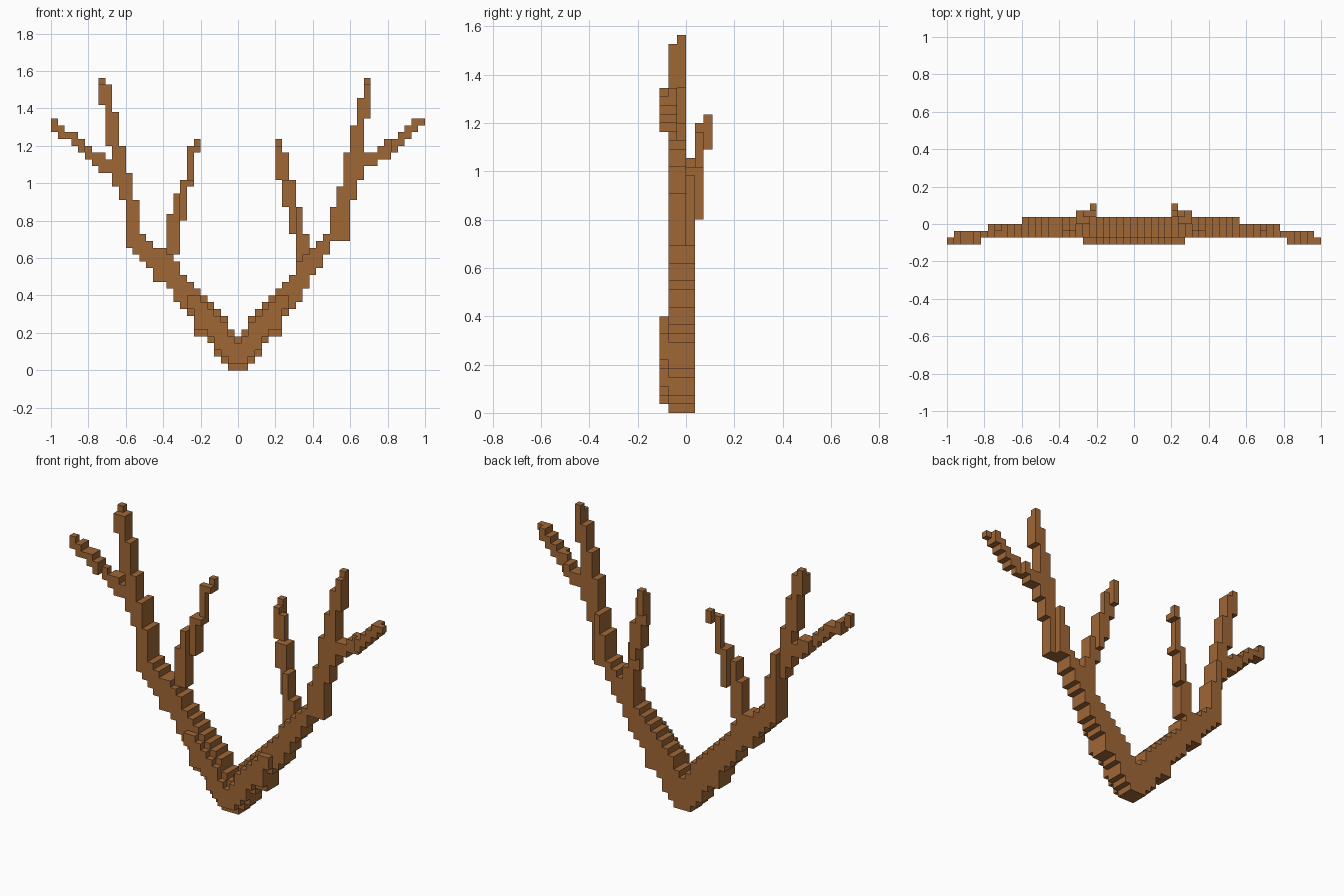
import bpy
import bmesh
from mathutils import Vector

cube = bpy.data.objects.get("Cube")
if cube:
    bpy.data.objects.remove(cube)

V = 2 / 55  # block size

bark = bpy.data.materials.new("antler_brown")
bark.use_nodes = True
bark.diffuse_color = (0.352, 0.136, 0.037, 1)
bark.node_tree.nodes["Principled BSDF"].inputs["Base Color"].default_value = bark.diffuse_color


# Depth layers filled at column c (counted from the middle) and row r
def beam_depth(c, r, low, high):
    bulge = c <= 7 and low < r < min(high - 1, 11)
    return range(0 if bulge else 1, 4)


def crown_depth(c, r, low, high):
    return range(2 if r == 42 else 1, 3)


def side_depth(c, r, low, high):
    front = 0 if c >= 23 else 1
    back = 3 if c <= 21 else 2 if c <= 26 else 1
    return range(front, back)


def inner_depth(c, r, low, high):
    if c >= 9:
        return range(2, 4)
    if c == 8:
        return range(3, 5 if r >= 22 else 4)
    if c == 7:
        return range(3 if r < 28 else 4, 5)
    return range(4 if r < 33 else 5, 6 if r >= 30 else 5)


# Fill columns outward from the first one, each from its low row to its high row
def blocks(side, first, spans, depth):
    cells = set()
    for c, (low, high) in enumerate(spans, first):
        for r in range(low, high):
            cells.update((side * c, j, r) for j in depth(c, r, low, high))
    return cells


# Lower beam, the same on both sides
root = [(0, 5), (0, 6), (1, 8), (2, 9), (4, 10), (5, 11), (5, 12), (8, 13), (9, 14), (10, 16)]

parts = {
    "lower_beam": blocks(1, 0, root, beam_depth) | blocks(-1, 0, root, beam_depth),
    # Left antler
    "left_upper_beam": blocks(1, 10, [(12, 17), (14, 18), (15, 19), (17, 20), (19, 24), (19, 27)], beam_depth),
    "left_crown_tine": blocks(1, 16, [(19, 32), (25, 36), (28, 40), (37, 43)], crown_depth),
    "left_side_tine": blocks(1, 19, [(30, 32), (30, 32), (31, 33), (31, 34), (32, 34), (33, 35),
                                     (34, 36), (35, 37), (36, 37)], side_depth),
    "left_inner_tine": blocks(1, 6, [(28, 34), (24, 32), (20, 28), (15, 24), (16, 20)], inner_depth),
    # Right antler
    "right_upper_beam": blocks(-1, 10, [(12, 17), (13, 18), (13, 18), (15, 19), (16, 20), (17, 25), (18, 29)],
                               beam_depth),
    "right_crown_tine": blocks(-1, 17, [(25, 33), (27, 38), (33, 42), (39, 43)], crown_depth),
    "right_side_tine": blocks(-1, 18, [(28, 31), (29, 31), (29, 32), (30, 32), (31, 33), (32, 34), (33, 35),
                                       (34, 35), (34, 36), (35, 37)], side_depth),
    "right_inner_tine": blocks(-1, 6, [(32, 34), (27, 33), (22, 28), (17, 26), (16, 23)], inner_depth),
}

filled = set().union(*parts.values())
used = set()


# Turn blocks into a mesh, keeping only the faces open to the air
def build(name, cells):
    bm = bmesh.new()
    for cell in sorted(cells):
        centre = Vector(cell) + Vector((0, -2.5, 0.5))
        for axis in range(3):
            for sign in (-1, 1):
                n = Vector((0, 0, 0))
                n[axis] = sign
                if tuple(int(a + b) for a, b in zip(cell, n)) in filled:
                    continue
                u = Vector((n.y, n.z, n.x))
                w = n.cross(u)
                corners = [u + w, w - u, -u - w, u - w]
                bm.faces.new([bm.verts.new((centre + (n + k) / 2) * V) for k in corners])
    bmesh.ops.remove_doubles(bm, verts=bm.verts, dist=V / 100)
    mesh = bpy.data.meshes.new(name)
    bm.to_mesh(mesh)
    bm.free()
    mesh.materials.append(bark)
    bpy.context.scene.collection.objects.link(bpy.data.objects.new(name, mesh))


for name, cells in parts.items():
    build(name, cells - used)
    used |= cells
